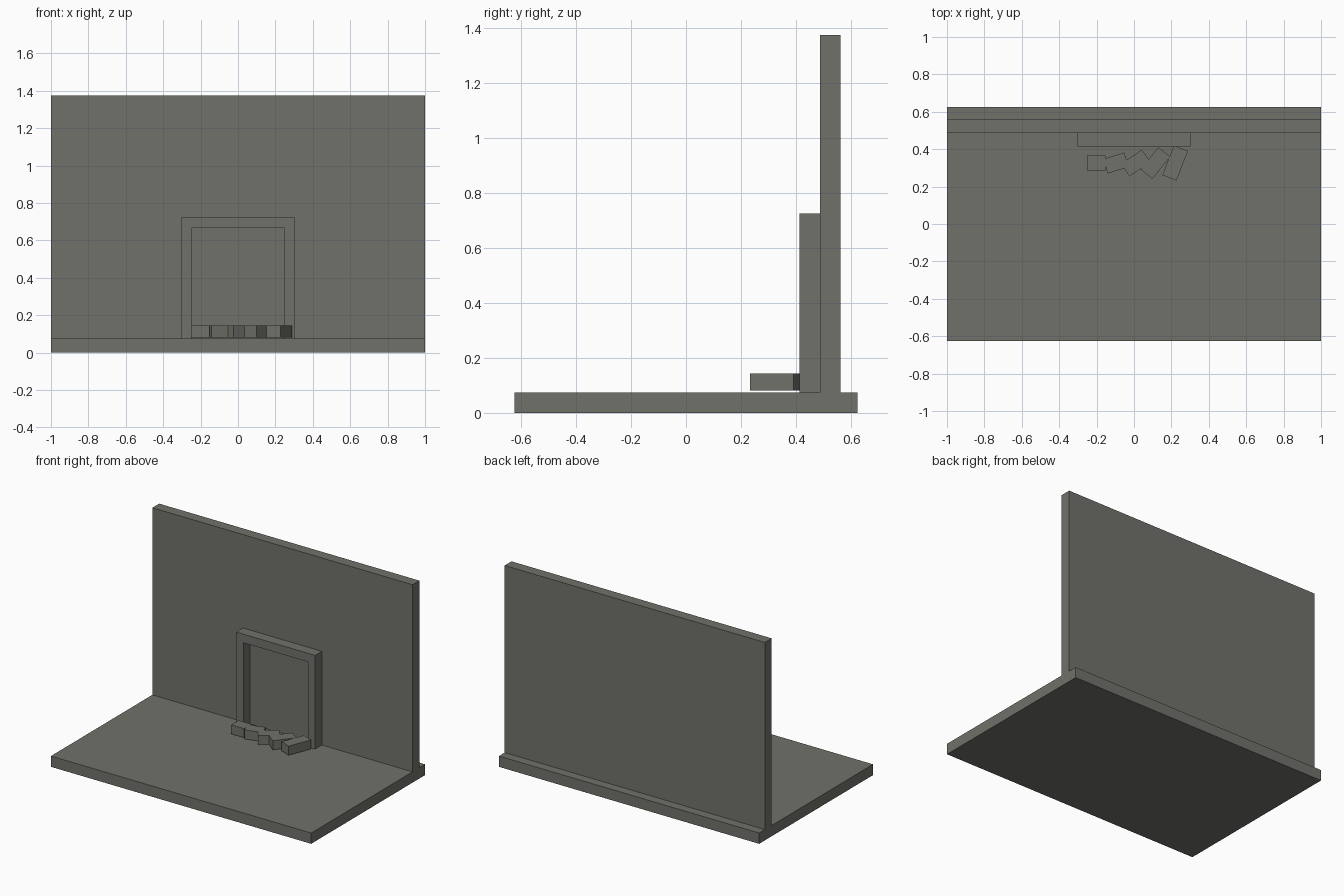
import bpy, bmesh, math
from mathutils import Matrix

if "Cube" in bpy.data.objects:
    bpy.data.objects.remove(bpy.data.objects["Cube"])

stone = bpy.data.materials.new("warm grey stone")
stone.diffuse_color = (0.165, 0.165, 0.147, 1)
stone.use_nodes = True
stone.node_tree.nodes["Principled BSDF"].inputs["Base Color"].default_value = stone.diffuse_color


def finish(name, bm):
    bmesh.ops.recalc_face_normals(bm, faces=bm.faces)
    mesh = bpy.data.meshes.new(name)
    bm.to_mesh(mesh)
    bm.free()
    mesh.materials.append(stone)
    obj = bpy.data.objects.new(name, mesh)
    bpy.context.collection.objects.link(obj)
    return obj


def box(name, center, size, angle=0):
    bm = bmesh.new()
    bmesh.ops.create_cube(bm, size=1)
    m = (Matrix.Translation(center) @ Matrix.Rotation(angle, 4, 'Z')
         @ Matrix.Diagonal((*size, 1)))
    bmesh.ops.transform(bm, matrix=m, verts=bm.verts)
    return finish(name, bm)


# Floor slab and back wall
box("floor", (0, 0, 0.0375), (2, 1.25, 0.075))
box("back_wall", (0, 0.525, 0.725), (2, 0.075, 1.3))

# Doorway surround: an upside-down U profile pushed out from the wall
bm = bmesh.new()
outline = [(-0.303, 0.075), (-0.303, 0.726), (0.303, 0.726), (0.303, 0.075),
           (0.249, 0.075), (0.249, 0.666), (-0.249, 0.666), (-0.249, 0.075)]
face = bm.faces.new([bm.verts.new((x, 0.4875, z)) for x, z in outline])
moved = bmesh.ops.extrude_face_region(bm, geom=[face], use_keep_orig=True)
for v in moved["geom"]:
    if isinstance(v, bmesh.types.BMVert):
        v.co.y = 0.4135
finish("hearth_surround", bm)

# Row of logs, each longer and turned further than the last
for i in range(5):
    box(f"log_{i + 1}", (-0.202 + 0.1055 * i, 0.326, 0.1125),
        (0.1 + 0.0175 * i, 0.081, 0.0635), 0.3 * i)
